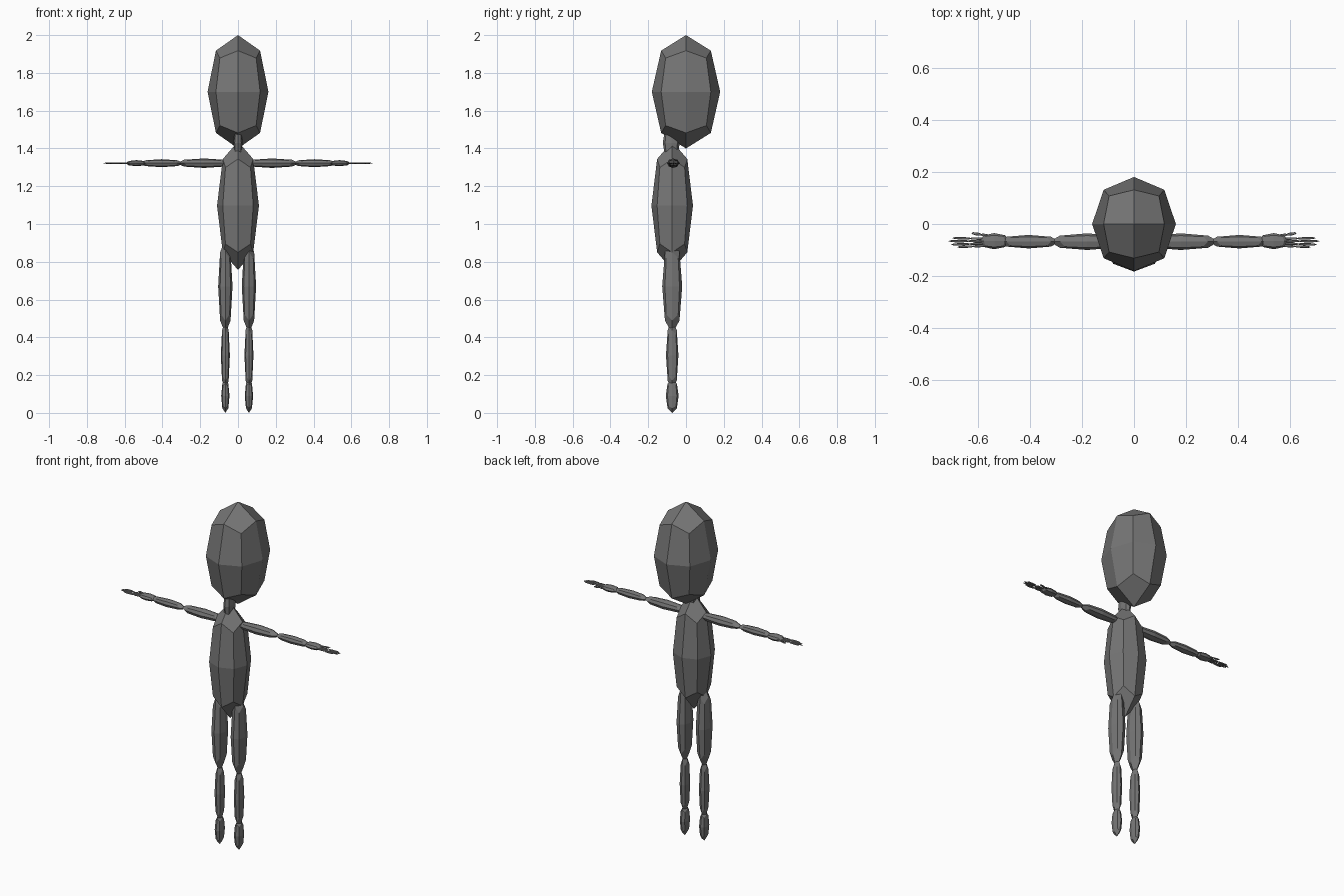
import bpy
import math

default_cube = bpy.data.objects.get("Cube")
if default_cube:
    bpy.data.objects.remove(default_cube, do_unlink=True)

grey = bpy.data.materials.new("dark_grey")
grey.use_nodes = True
colour = (0.18, 0.18, 0.18, 1)
grey.diffuse_color = colour
grey.node_tree.nodes["Principled BSDF"].inputs["Base Color"].default_value = colour

# Ratio between a once-subdivided box and its cage
SHRINK = 0.8395
BODY_Y = -0.073
ARM_Z = 1.322


def blob(name, centre, half, turn=0):
    """Faceted, rounded box with the given centre and half sizes."""
    bpy.ops.mesh.primitive_cube_add(size=2, location=centre, rotation=(0, 0, turn))
    part = bpy.context.object
    part.name = name
    part.scale = [h / SHRINK for h in half]
    part.data.materials.append(grey)
    sub = part.modifiers.new("Rounding", "SUBSURF")
    sub.levels = sub.render_levels = 1
    return part


def finger(name, side, start, end, width):
    """Two overlapping thin segments from the hand to the tip."""
    dx, dy = end[0] - start[0], end[1] - start[1]
    length = math.hypot(dx, dy)
    for i, label in enumerate(("base", "tip")):
        t = 0.27 + 0.46 * i
        blob(f"{name}_{label}",
             (side * (start[0] + dx * t), start[1] + dy * t, ARM_Z),
             (length * 0.27, width, 0.004), side * math.atan2(dy, dx))


# Head, neck and torso
blob("head", (0, 0, 1.70), (0.161, 0.181, 0.30))
blob("neck", (0, -0.078, 1.43), (0.024, 0.045, 0.10))
blob("torso", (0, BODY_Y, 1.097), (0.111, 0.11, 0.34))

for side, label, leg_x in ((1, "left", 0.058), (-1, "right", -0.067)):
    # Arm
    blob(f"{label}_upper_arm", (side * 0.18, BODY_Y + 0.005, ARM_Z), (0.145, 0.032, 0.025))
    blob(f"{label}_forearm", (side * 0.405, BODY_Y + 0.005, ARM_Z), (0.118, 0.026, 0.021))
    blob(f"{label}_hand", (side * 0.537, BODY_Y + 0.007, ARM_Z), (0.057, 0.031, 0.016))

    # Fingers
    finger(f"{label}_thumb", side, (0.55, -0.047), (0.625, -0.035), 0.006)
    for name, root_y, tip_x, tip_y in (("index_finger", -0.057, 0.70, -0.054),
                                       ("middle_finger", -0.066, 0.714, -0.066),
                                       ("ring_finger", -0.075, 0.705, -0.079),
                                       ("little_finger", -0.083, 0.68, -0.089)):
        finger(f"{label}_{name}", side, (0.56, root_y), (tip_x, tip_y), 0.005)

    # Leg
    blob(f"{label}_thigh", (leg_x, BODY_Y, 0.67), (0.038, 0.053, 0.25))
    blob(f"{label}_shin", (leg_x, BODY_Y, 0.305), (0.024, 0.033, 0.185))
    blob(f"{label}_foot", (leg_x, BODY_Y, 0.09), (0.022, 0.034, 0.09))
